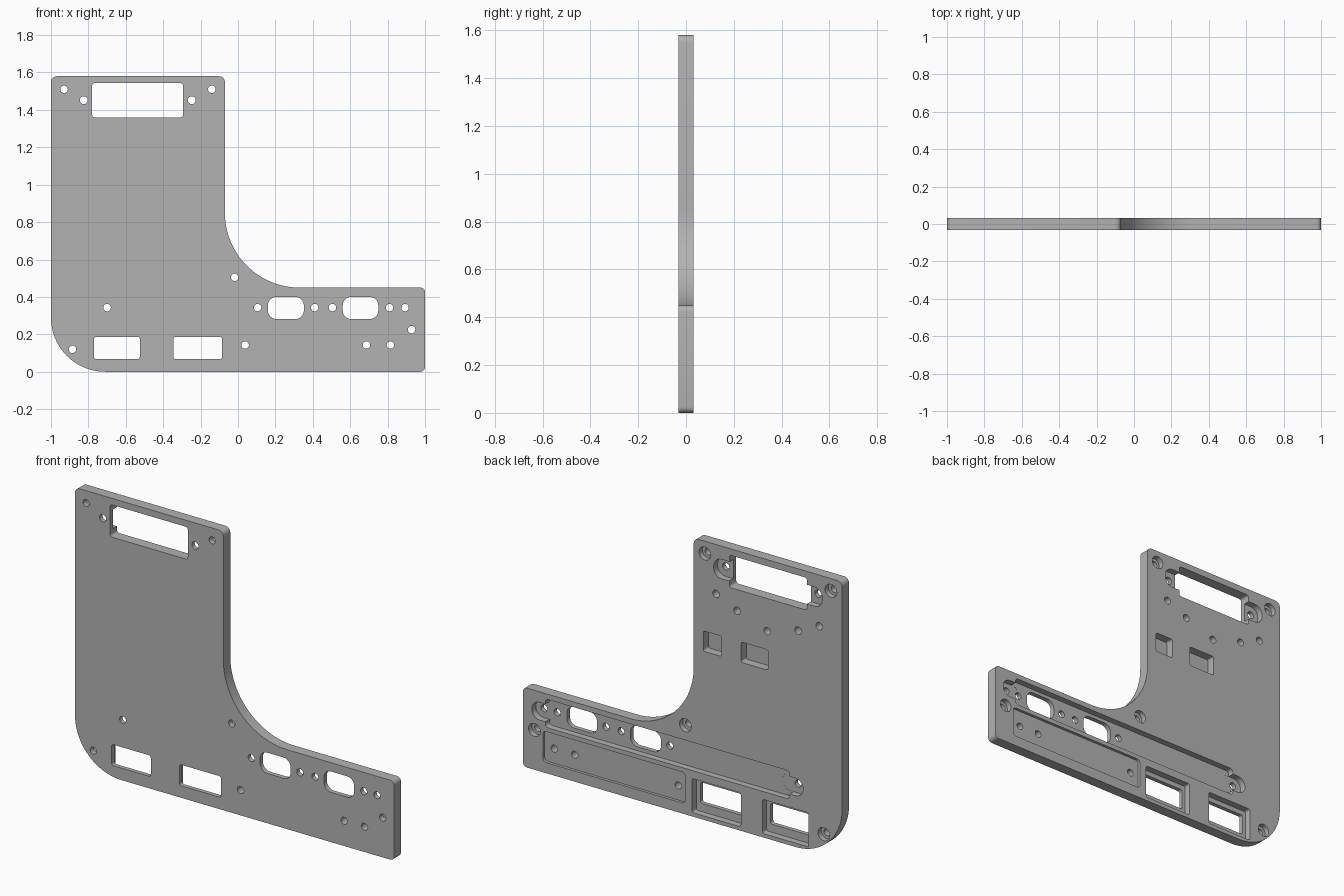
import bpy, bmesh
from math import sin, cos, pi, radians

cube = bpy.data.objects.get("Cube")
if cube:
    bpy.data.objects.remove(cube, do_unlink=True)

HALF = 0.031  # half of the plate thickness

metal = bpy.data.materials.new("plain grey")
metal.use_nodes = True
grey = (0.45, 0.45, 0.45, 1)
metal.diffuse_color = grey
metal.node_tree.nodes["Principled BSDF"].inputs["Base Color"].default_value = grey


def arc(cx, cz, r, start, end, steps):
    """Points on an arc in the xz plane, angles in degrees."""
    angles = [radians(start + (end - start) * i / steps) for i in range(steps + 1)]
    return [(cx + r * cos(a), cz + r * sin(a)) for a in angles]


def prism(name, points, y0, y1):
    """Extrude an outline in the xz plane from y0 to y1."""
    bm = bmesh.new()
    face = bm.faces.new([bm.verts.new((x, y0, z)) for x, z in points])
    moved = bmesh.ops.extrude_face_region(bm, geom=[face])["geom"]
    verts = [v for v in moved if isinstance(v, bmesh.types.BMVert)]
    bmesh.ops.translate(bm, vec=(0, y1 - y0, 0), verts=verts)
    bmesh.ops.recalc_face_normals(bm, faces=bm.faces)
    mesh = bpy.data.meshes.new(name)
    bm.to_mesh(mesh)
    bm.free()
    mesh.materials.append(metal)
    obj = bpy.data.objects.new(name, mesh)
    bpy.context.collection.objects.link(obj)
    return obj


def rounded(x0, x1, z0, z1, r, steps=6):
    return (arc(x1 - r, z1 - r, r, 0, 90, steps) + arc(x0 + r, z1 - r, r, 90, 180, steps)
            + arc(x0 + r, z0 + r, r, 180, 270, steps) + arc(x1 - r, z0 + r, r, 270, 360, steps))


def circle(x, z, r):
    return [(x + r * cos(2 * pi * i / 24), z + r * sin(2 * pi * i / 24)) for i in range(24)]


# L-shaped plate with a large rounded heel and a sweeping inner corner
outline = (arc(-0.71, 0.29, 0.29, 180, 270, 24) + arc(0.975, 0.025, 0.025, 270, 360, 5)
           + arc(0.975, 0.425, 0.025, 0, 90, 5) + arc(0.33, 0.85, 0.4, 270, 180, 32)
           + arc(-0.10, 1.55, 0.03, 0, 90, 5) + arc(-0.97, 1.55, 0.03, 90, 180, 5))
plate = prism("bracket_plate", outline, -HALF, HALF)


def cut(points, depth=None):
    """Cut right through, or to a depth from the back."""
    start = -HALF - 0.05 if depth is None else HALF - depth
    cutter = prism("cutter", points, start, HALF + 0.05)
    cutter.hide_render = True
    mod = plate.modifiers.new("cut", 'BOOLEAN')
    mod.operation = 'DIFFERENCE'
    mod.solver = 'EXACT'
    mod.object = cutter
    bpy.context.view_layer.update()
    mesh = bpy.data.meshes.new_from_object(plate.evaluated_get(bpy.context.evaluated_depsgraph_get()))
    plate.modifiers.clear()
    plate.data = mesh
    bpy.data.objects.remove(cutter, do_unlink=True)


# Long channel with a screw ear at each end
cut(rounded(-0.67, 0.86, 0.26, 0.42, 0.02), 0.036)
cut(rounded(-0.755, -0.60, 0.29, 0.39, 0.049), 0.0365)
cut(rounded(0.80, 0.945, 0.29, 0.39, 0.049), 0.0365)

# Shallow lower pocket
cut(rounded(-0.016, 0.875, 0.06, 0.235, 0.02), 0.016)

# Recessed frames and openings along the bottom
for x0, x1 in ((-0.77, -0.525), (-0.345, -0.085)):
    cut(rounded(x0 - 0.02, x1 + 0.025, 0.022, 0.215, 0.012), 0.038)
    cut(rounded(x0, x1, 0.068, 0.187, 0.012))

# Rounded openings in the channel
for x0, x1 in ((0.16, 0.352), (0.56, 0.75)):
    cut(rounded(x0, x1, 0.282, 0.40, 0.045))

# Top opening with screw ears
for x0, x1 in ((-0.875, -0.74), (-0.33, -0.195)):
    cut(rounded(x0, x1, 1.395, 1.505, 0.05), 0.036)
cut(rounded(-0.78, -0.293, 1.36, 1.543, 0.015))

# Counterbored mounting holes
for x, z in ((-0.93, 1.51), (-0.14, 1.51), (0.928, 0.225), (-0.885, 0.12), (-0.018, 0.505)):
    cut(circle(x, z, 0.037), 0.03)
    cut(circle(x, z, 0.02))

# Plain through holes
for x in (-0.70, 0.105, 0.41, 0.505, 0.81, 0.893):
    cut(circle(x, 0.343, 0.02))
for x in (0.038, 0.687, 0.815):
    cut(circle(x, 0.143, 0.02))
for x in (-0.825, -0.247):
    cut(circle(x, 1.452, 0.021))

# Blind holes and blind pockets on the back
for x, z in ((-0.21, 1.30), (-0.342, 1.24), (-0.53, 1.175), (-0.724, 1.23), (-0.856, 1.29)):
    cut(circle(x, z, 0.021), 0.045)
for x0, x1 in ((-0.245, -0.13), (-0.535, -0.367)):
    cut(rounded(x0, x1, 0.955, 1.07, 0.012), 0.048)

# Smooth the arcs, keep the machined edges crisp
bpy.ops.object.select_all(action='DESELECT')
plate.select_set(True)
bpy.context.view_layer.objects.active = plate
bpy.ops.object.shade_smooth_by_angle(angle=radians(30))
